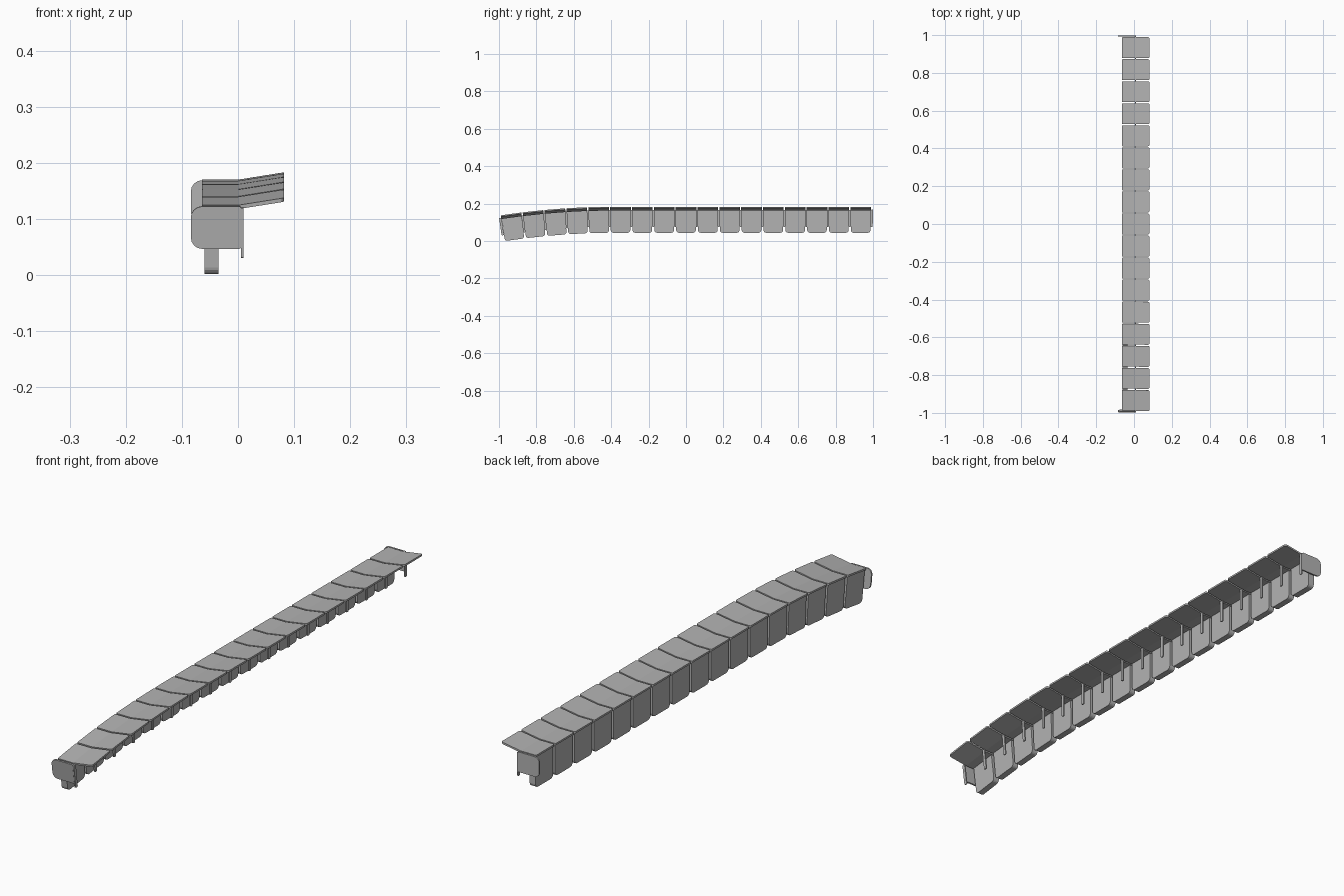
import bpy, bmesh, math
from mathutils import Matrix, Vector

cube = bpy.data.objects.get("Cube")
if cube:
    bpy.data.objects.remove(cube, do_unlink=True)

grey = bpy.data.materials.new("plain_grey")
grey.use_nodes = True
colour = (0.45, 0.45, 0.45, 1)
grey.diffuse_color = colour
grey.node_tree.nodes["Principled BSDF"].inputs["Base Color"].default_value = colour

PANELS = 17
HALF = 0.992
PITCH = 2 * HALF / PANELS
TOP = 0.17


def joint(i):
    """Point on the top line of the strip; the front end droops."""
    t = max(0, 5 - i) / 5
    return Vector((0, -HALF + i * PITCH, TOP - 0.046 * t ** 1.9))


def frame(a, b, origin):
    d = b - a
    return Matrix.Translation(origin) @ Matrix.Rotation(math.atan2(d.z, d.y), 4, 'X')


def outline(u0, u1, v0, v1, radii, steps=4):
    """Rectangle with a radius per corner, from lower left, anticlockwise."""
    pts = []
    corners = [(u0, v0, 1, 1), (u1, v0, -1, 1), (u1, v1, -1, -1), (u0, v1, 1, -1)]
    for k, ((u, v, su, sv), r) in enumerate(zip(corners, radii)):
        if r == 0:
            pts.append((u, v))
            continue
        for s in range(steps + 1):
            a = math.pi * (1 + k / 2 + s / steps / 2)
            pts.append((u + su * r + r * math.cos(a), v + sv * r + r * math.sin(a)))
    return pts


def slab(name, pts, place, depth, matrix, fold=None):
    """Extrude an outline; place(u, v) gives the 3D point."""
    bm = bmesh.new()
    face = bm.faces.new([bm.verts.new(place(u, v)) for u, v in pts])
    out = bmesh.ops.extrude_face_region(bm, geom=[face])
    bmesh.ops.translate(bm, vec=depth, verts=[
        g for g in out["geom"] if isinstance(g, bmesh.types.BMVert)])
    if fold:
        # crease along x = 0, with the outer half bent upward
        bmesh.ops.bisect_plane(bm, geom=bm.verts[:] + bm.edges[:] + bm.faces[:],
                               plane_co=(0, 0, 0), plane_no=(1, 0, 0))
        for v in bm.verts:
            v.co.z += max(0, v.co.x) * fold
    bmesh.ops.recalc_face_normals(bm, faces=bm.faces)
    mesh = bpy.data.meshes.new(name)
    bm.to_mesh(mesh)
    bm.free()
    mesh.materials.append(grey)
    obj = bpy.data.objects.new(name, mesh)
    obj.matrix_world = matrix
    bpy.context.collection.objects.link(obj)
    return obj


def along_side(x):
    return lambda u, v: (x, u, v)


# Folded top panels and thick side panels
for i in range(PANELS):
    a, b = joint(i), joint(i + 1)
    m = frame(a, b, (a + b) / 2)
    h = PITCH / 2
    slab("top_panel", outline(-0.064, 0.082, -h + 0.003, h - 0.003, [0.004, 0.008, 0.008, 0.004]),
         lambda u, v: (u, v, -0.007), (0, 0, 0.007), m, 0.16)
    slab("side_panel", outline(-h + 0.006, h - 0.006, -0.126, -0.007, [0.014, 0.014, 0, 0]),
         along_side(-0.06), (0.025, 0, 0), m)

# Hanging posts at every joint
for i in range(PANELS + 1):
    m = frame(joint(max(i - 1, 0)), joint(min(i + 1, PANELS)), joint(i))
    slab("hanging_post", outline(-0.006, 0.006, -0.094, -0.004, [0.003, 0.003, 0, 0]),
         along_side(0.005), (0.005, 0, 0), m)

# Rounded end plates
for name, i, j, y in (("front_end_plate", 0, 1, -0.007), ("back_end_plate", PANELS - 1, PANELS, 0.001)):
    m = frame(joint(i), joint(j), joint(0 if i == 0 else PANELS))
    slab(name, outline(-0.084, 0.006, -0.077, -0.001, [0.02, 0.004, 0.004, 0.02]),
         lambda u, v: (u, y, v), (0, 0.006, 0), m)
